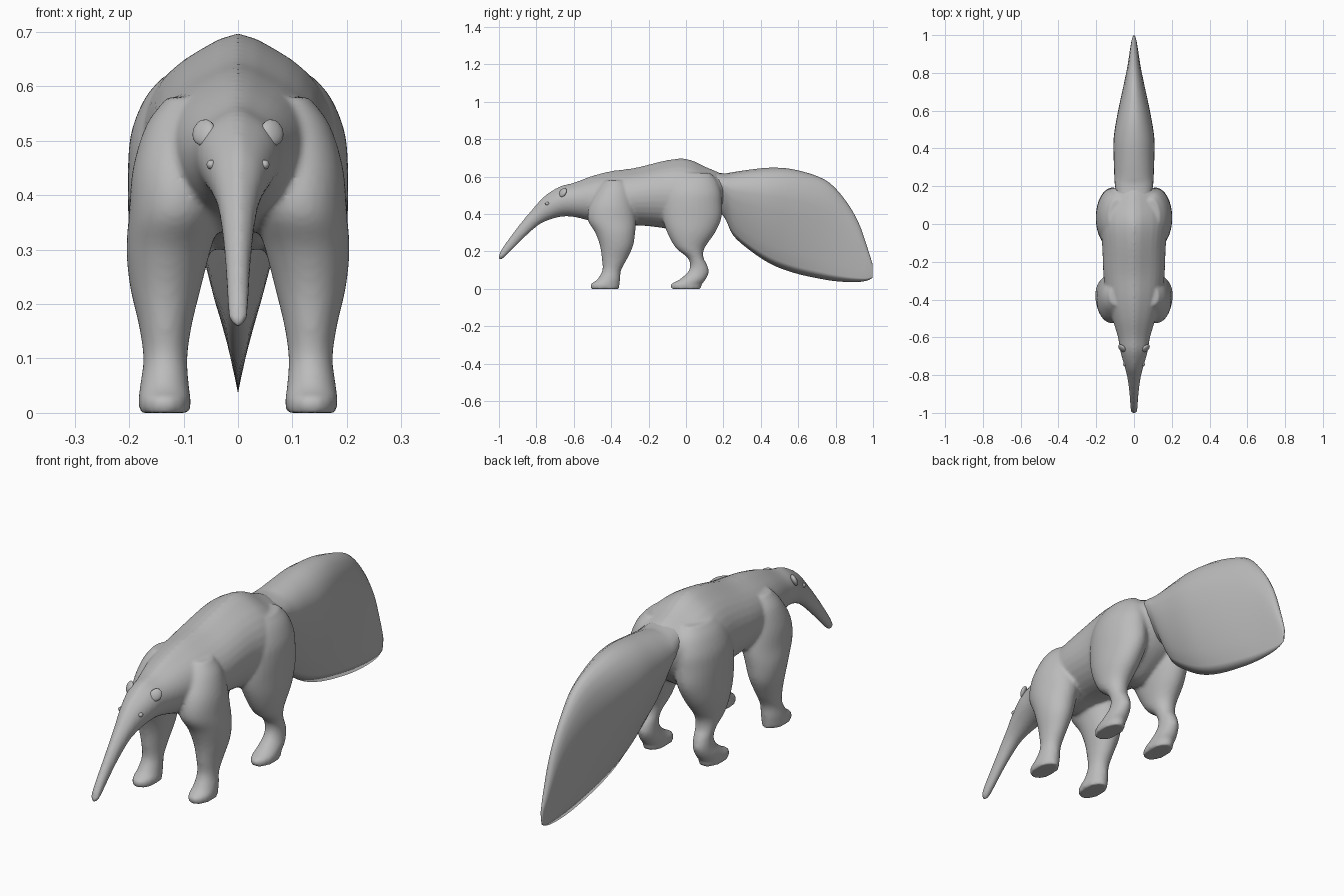
import bpy, bmesh, math
from mathutils import Vector

cube = bpy.data.objects.get("Cube")
if cube:
    bpy.data.objects.remove(cube, do_unlink=True)

grey = bpy.data.materials.new("grey fur")
grey.use_nodes = True
color = (0.5, 0.5, 0.5, 1)
grey.diffuse_color = color
grey.node_tree.nodes["Principled BSDF"].inputs["Base Color"].default_value = color


def spline(stations, steps):
    """Smooth curve through measured stations (Catmull-Rom)."""
    n, out = len(stations), []
    for i in range(n - 1):
        p0, p1, p2, p3 = (stations[min(max(i + k, 0), n - 1)] for k in (-1, 0, 1, 2))
        for s in range(steps):
            t = s / steps
            out.append([b + t / 2 * (c - a + t * (2 * a - 5 * b + 4 * c - d + t * (3 * (b - c) + d - a)))
                        for a, b, c, d in zip(p0, p1, p2, p3)])
    return out + [list(stations[-1])]


def loft(bm, rings):
    """Skin a list of equal closed rings and cap both ends."""
    loops = [[bm.verts.new(p) for p in ring] for ring in rings]
    n = len(loops[0])
    for a, b in zip(loops, loops[1:]):
        for i in range(n):
            j = (i + 1) % n
            bm.faces.new((a[i], a[j], b[j], b[i]))
    bm.faces.new(loops[0])
    bm.faces.new(loops[-1])


def finish(name, bm):
    bmesh.ops.recalc_face_normals(bm, faces=bm.faces)
    mesh = bpy.data.meshes.new(name)
    bm.to_mesh(mesh)
    bm.free()
    mesh.materials.append(grey)
    mesh.shade_smooth()
    obj = bpy.data.objects.new(name, mesh)
    bpy.context.collection.objects.link(obj)
    return obj


ANGLES = [math.tau * i / 32 for i in range(32)]


def trunk_ring(y, top, bottom, width):
    """Upright oval with a raised spine ridge."""
    mid, half = (top + bottom) / 2, (top - bottom) / 2
    ring = []
    for a in ANGLES:
        s = math.sin(a)
        ridge = 0.91 + 0.09 * s ** 24 if s > 0 else 1
        ring.append((width * math.cos(a), y, mid + half * s * ridge))
    return ring


def leg_ring(z, front, back, inner, outer, side):
    return [(side * ((inner + outer) / 2 + (outer - inner) / 2 * math.cos(a)),
             (front + back) / 2 + (back - front) / 2 * math.sin(a), z) for a in ANGLES]


# Head and torso: y, top, bottom, half width
trunk = [(-1.0, .182, .16, .014), (-.975, .23, .165, .019), (-.89, .345, .25, .025),
         (-.81, .44, .325, .036), (-.755, .498, .36, .05), (-.675, .548, .385, .072),
         (-.6, .568, .385, .085), (-.5, .605, .36, .115), (-.4, .63, .33, .145),
         (-.27, .648, .34, .162), (-.12, .685, .325, .168), (-.03, .697, .3, .178),
         (.03, .688, .3, .178), (.1, .655, .34, .165), (.16, .63, .39, .14), (.2, .61, .45, .09)]

# Legs: z, front, back, inner, outer
front_leg = [(0, -.508, -.358, .088, .182), (.025, -.51, -.355, .087, .183), (.05, -.475, -.352, .09, .18),
             (.1, -.447, -.347, .093, .174), (.16, -.45, -.315, .085, .182),
             (.23, -.46, -.283, .068, .198), (.3, -.485, -.272, .05, .205),
             (.37, -.525, -.268, .03, .2), (.45, -.515, -.28, .03, .193),
             (.53, -.47, -.3, .04, .168), (.58, -.43, -.33, .06, .13)]
hind_leg = [(0, -.078, .08, .088, .181), (.025, -.08, .085, .088, .182), (.05, -.035, .105, .09, .18),
            (.09, .01, .122, .095, .172), (.13, .022, .112, .095, .17),
            (.17, .005, .093, .09, .175), (.22, -.055, .1, .075, .187),
            (.3, -.1, .155, .05, .2), (.38, -.125, .19, .03, .202),
            (.46, -.125, .192, .02, .202), (.52, -.115, .187, .02, .195),
            (.58, -.09, .165, .03, .17), (.62, -.06, .13, .05, .135)]

bm = bmesh.new()
loft(bm, [trunk_ring(*s) for s in spline(trunk, 4)])
for leg in (front_leg, hind_leg):
    for side in (1, -1):
        loft(bm, [leg_ring(*s, side) for s in spline(leg, 4)])
body = finish("body_with_legs", bm)

# Blend the legs into the trunk
remesh = body.modifiers.new("blend", 'REMESH')
remesh.mode = 'VOXEL'
remesh.voxel_size = 0.008
remesh.use_smooth_shade = True
smooth = body.modifiers.new("soften", 'SMOOTH')
smooth.factor = 0.5
smooth.iterations = 5

# Tail: y, top, bottom, half width; broad along the top and sharp below
tail_stations = [(.1, .63, .48, .08), (.2, .618, .39, .1), (.25, .624, .29, .104), (.33, .636, .215, .107),
                 (.45, .648, .135, .108), (.58, .638, .085, .088), (.74, .585, .05, .054),
                 (.84, .49, .038, .034), (.92, .36, .037, .022), (.97, .22, .045, .013), (.998, .13, .06, .005)]
half_section = [(0, 0), (.3, .015), (.6, .055), (.85, .13), (.98, .22), (1, .3),
                (.9, .45), (.7, .62), (.45, .8), (.2, .93), (0, 1)]
section = half_section + [(-w, f) for w, f in half_section[-2:0:-1]]
bm = bmesh.new()
loft(bm, [[(w * half, y, top - f * (top - bottom)) for w, f in section]
          for y, top, bottom, half in spline(tail_stations, 4)])
finish("tail", bm)


def ball(name, place, size, turn):
    bm = bmesh.new()
    bmesh.ops.create_uvsphere(bm, u_segments=14, v_segments=8, radius=1)
    obj = finish(name, bm)
    obj.location, obj.scale, obj.rotation_euler = place, size, turn


# Ears and eyes
for side, label in ((1, "left"), (-1, "right")):
    ball(label + "_ear", (side * .063, -.658, .515), (.024, .012, .027), (-.5, side * .6, side * .4))
    ball(label + "_eye", (side * .049, -.742, .456), (.009, .011, .009), (0, 0, 0))
